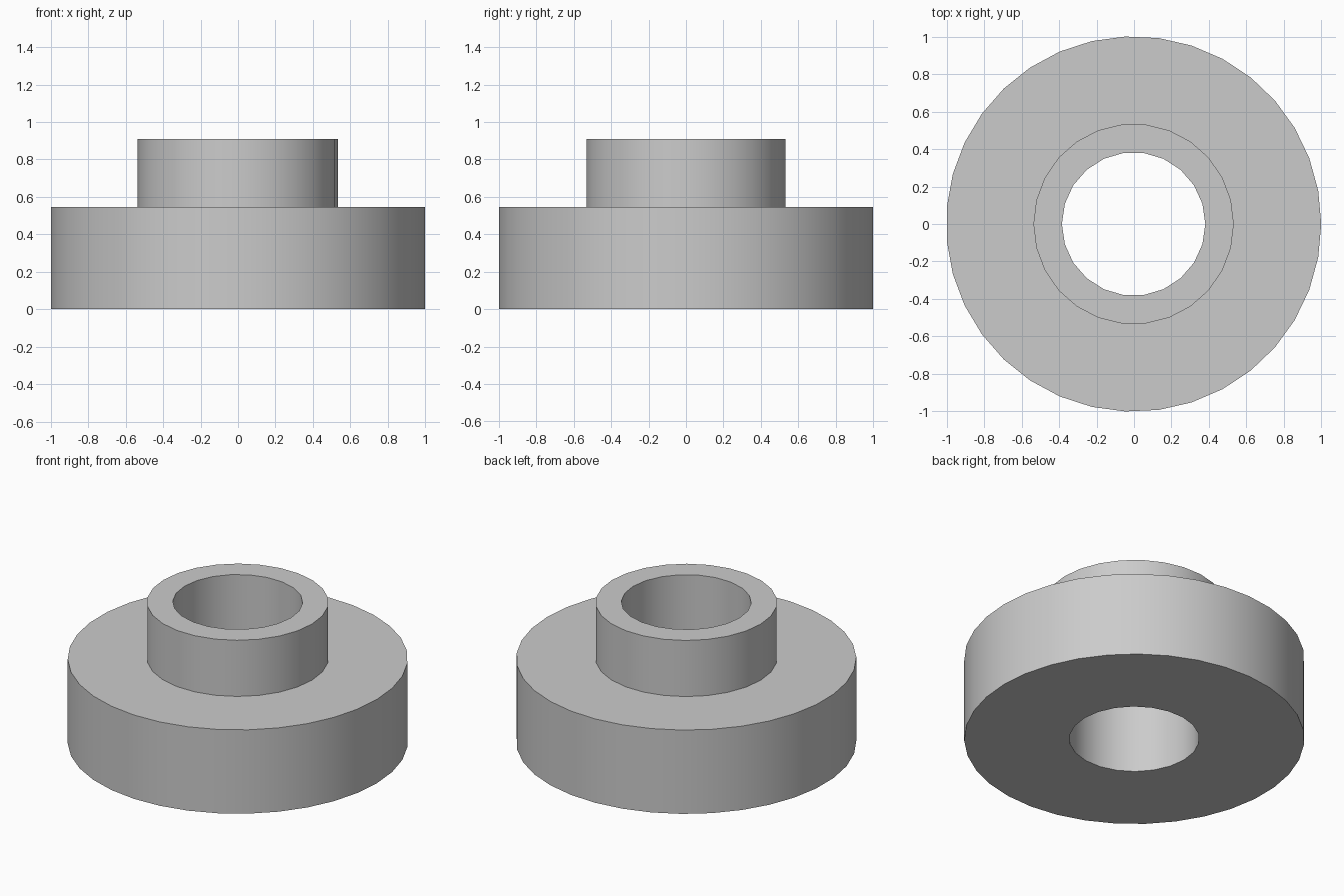
import bpy
import bmesh
import math

cube = bpy.data.objects.get("Cube")
if cube:
    bpy.data.objects.remove(cube, do_unlink=True)

# Plain grey material
GREY = (0.6, 0.6, 0.6, 1.0)
mat = bpy.data.materials.new("plain grey")
mat.use_nodes = True
mat.diffuse_color = GREY
mat.node_tree.nodes["Principled BSDF"].inputs["Base Color"].default_value = GREY

CENTRE_X = -0.002
FLANGE_TOP, COLLAR_TOP = 0.545, 0.91
bm = bmesh.new()


def ring(radius, sides, z):
    """Closed loop of edges, first vertex on +x."""
    verts = []
    for i in range(sides):
        a = math.tau * i / sides
        verts.append(bm.verts.new((CENTRE_X + radius * math.cos(a), radius * math.sin(a), z)))
    return [bm.edges.new((verts[i], verts[(i + 1) % sides])) for i in range(sides)]


def wall(radius, sides, low, high):
    """Upright wall; returns its bottom and top loops."""
    bottom, top = ring(radius, sides, low), ring(radius, sides, high)
    bmesh.ops.bridge_loops(bm, edges=bottom + top)
    return bottom, top


def annulus(outer, inner):
    """Flat face ring between two loops with different side counts."""
    bmesh.ops.triangle_fill(bm, use_beauty=True, use_dissolve=False, edges=outer + inner)


# Flange wall, collar wall and through bore
flange_low, flange_high = wall(1.002, 35, 0, FLANGE_TOP)
collar_low, collar_high = wall(0.535, 26, FLANGE_TOP, COLLAR_TOP)
bore_low, bore_high = wall(0.383, 22, 0, COLLAR_TOP)

# Underside, shoulder and collar rim
annulus(flange_low, bore_low)
annulus(flange_high, collar_low)
annulus(collar_high, bore_high)
bmesh.ops.recalc_face_normals(bm, faces=bm.faces[:])

mesh = bpy.data.meshes.new("flanged_bushing")
bm.to_mesh(mesh)
bm.free()
mesh.materials.append(mat)
bushing = bpy.data.objects.new("flanged_bushing", mesh)
bpy.context.collection.objects.link(bushing)

# Smooth round walls with sharp rims
bpy.ops.object.select_all(action="DESELECT")
bushing.select_set(True)
bpy.context.view_layer.objects.active = bushing
bpy.ops.object.shade_smooth_by_angle(angle=math.radians(30))
